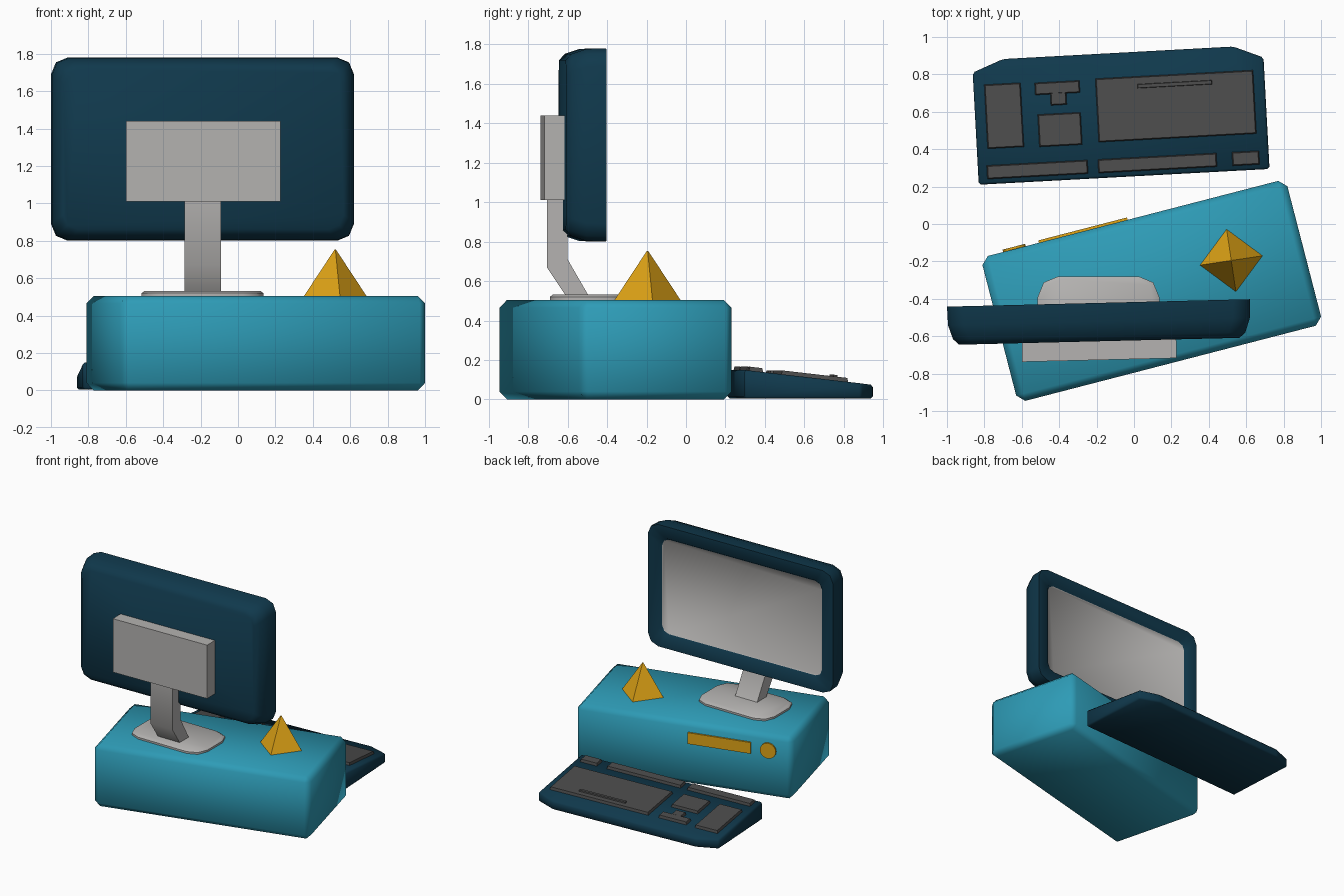
import bpy, bmesh, math
from mathutils import Matrix

if "Cube" in bpy.data.objects:
    bpy.data.objects.remove(bpy.data.objects["Cube"])


def material(name, rgb):
    m = bpy.data.materials.new(name)
    m.diffuse_color = (*rgb, 1)
    m.use_nodes = True
    m.node_tree.nodes["Principled BSDF"].inputs["Base Color"].default_value = m.diffuse_color
    return m


TEAL = material("teal", (0.027, 0.33, 0.47))
NAVY = material("navy", (0.005, 0.040, 0.072))
GREY = material("light grey", (0.46, 0.45, 0.44))
KEYS = material("dark grey", (0.07, 0.07, 0.07))
GOLD = material("gold", (0.74, 0.37, 0.008))


def place(x, y, z, deg):
    return Matrix.Translation((x, y, z)) @ Matrix.Rotation(math.radians(deg), 4, 'Z')


def finish(name, bm, mats, frame=Matrix(), bevel=0, angle=50):
    bmesh.ops.recalc_face_normals(bm, faces=bm.faces)
    if bevel:
        bmesh.ops.bevel(bm, geom=bm.edges[:], offset=bevel, segments=1,
                        affect='EDGES', profile=0.5)
    me = bpy.data.meshes.new(name)
    bm.to_mesh(me)
    bm.free()
    ob = bpy.data.objects.new(name, me)
    bpy.context.collection.objects.link(ob)
    ob.matrix_world = frame
    for m in mats:
        me.materials.append(m)
    bpy.ops.object.select_all(action='DESELECT')
    ob.select_set(True)
    bpy.context.view_layer.objects.active = ob
    bpy.ops.object.shade_smooth_by_angle(angle=math.radians(angle))
    return ob


def loft(name, rings, mats, frame=Matrix(), bevel=0, angle=50, last=0):
    """Skin a stack of equal point rings and cap both ends."""
    bm = bmesh.new()
    vs = [[bm.verts.new(p) for p in r] for r in rings]
    n = len(vs[0])
    for a, b in zip(vs, vs[1:]):
        for i in range(n):
            j = (i + 1) % n
            bm.faces.new((a[i], a[j], b[j], b[i]))
    bm.faces.new(vs[0])
    bm.faces.new(vs[-1]).material_index = last
    return finish(name, bm, mats, frame, bevel, angle)


def box(name, lo, hi, mat, frame=Matrix(), bevel=0):
    c = [(lo[0], lo[1]), (hi[0], lo[1]), (hi[0], hi[1]), (lo[0], hi[1])]
    return loft(name, [[(x, y, z) for x, y in c] for z in (lo[2], hi[2])],
                [mat], frame, bevel)


def polygon(n, r):
    return [(r * math.cos(i * math.tau / n), r * math.sin(i * math.tau / n)) for i in range(n)]


def round_rect(w, h, r, seg=2):
    pts = []
    for k, (sx, sy) in enumerate(((1, 1), (-1, 1), (-1, -1), (1, -1))):
        for i in range(seg + 1):
            a = (k + i / seg) * math.pi / 2
            pts.append((sx * (w - r) + r * math.cos(a), sy * (h - r) + r * math.sin(a)))
    return pts


# Computer case, turned on the desk
case = place(0.095, -0.3575, 0, 14.5)
box("computer_case", (-0.842, -0.40, 0), (0.842, 0.40, 0.505), TEAL, case, 0.04)

# Drive slot and power button on the user's side
box("drive_slot", (-0.52, 0.39, 0.335), (-0.03, 0.413, 0.425), GOLD, case)
loft("power_button", [[(x - 0.655, y, z + 0.38) for x, z in polygon(16, 0.062)]
                      for y in (0.39, 0.413)], [GOLD], case)

# Pyramid ornament
loft("pyramid", [[(x, y, z) for x, y in polygon(4, r)] for z, r in ((0.50, 0.172), (0.752, 0.004))],
     [GOLD], place(0.52, -0.195, 0, 8.5), angle=30)

# Monitor shell from back to front, ending in the recessed screen
rings = []
for y, inset, r in ((-0.205, 0.06, 0.08), (-0.175, 0.028, 0.09), (-0.10, 0.003, 0.09),
                    (0, 0, 0.09), (0, 0.095, 0.06), (-0.02, 0.11, 0.06)):
    rings.append([(x, y, z) for x, z in round_rect(0.81 - inset, 0.49 - inset, r)])
loft("monitor", rings, [NAVY, GREY], place(-0.19, -0.422, 1.29, 1.4), last=1)

# Stand: back plate, bent neck, rounded foot
box("stand_plate", (-0.413, -0.055, -0.215), (0.413, 0.06, 0.215), GREY,
    place(-0.186, -0.672, 1.225, 1.4))
neck = [(-0.705, 1.05), (-0.60, 1.05), (-0.60, 0.71), (-0.49, 0.52), (-0.605, 0.52),
        (-0.705, 0.67)]
loft("stand_neck", [[(x, y, z) for y, z in neck] for x in (-0.285, -0.09)], [GREY])
loft("stand_foot", [[(x, y, z) for x, y in round_rect(0.325 - d, 0.205 - d, 0.11)]
                    for z, d in ((0.49, 0), (0.52, 0), (0.532, 0.015))],
     [GREY], place(-0.19, -0.485, 0, 0))

# Keyboard body: sloped slab with clipped near corners
kb = place(-0.83, 0.21, 0, 3.1)


def deck(v):
    return 0.15 - 0.115 * v


outline = [(0, 0), (1.557, 0), (1.557, 0.597), (1.398, 0.664), (0.166, 0.664), (0, 0.6)]
loft("keyboard", [[(u, v, 0.004) for u, v in outline],
                  [(u, v, deck(v)) for u, v in outline]], [NAVY], kb, 0.012)


# Key blocks lying on the slope: u range, v range, height above the deck
def key_block(name, u0, u1, v0, v1, h=0.02):
    def ring(d, up):
        return [(u, v, deck(v) + up) for u, v in ((u0 + d, v0 + d), (u1 - d, v0 + d),
                                                  (u1 - d, v1 - d), (u0 + d, v1 - d))]
    loft(name, [ring(0, -0.01), ring(0.008, h)], [KEYS], kb, angle=30)


key_block("number_pad", 0.055, 0.255, 0.187, 0.535)
key_block("arrow_keys_row", 0.325, 0.57, 0.46, 0.53)
key_block("arrow_key_up", 0.405, 0.496, 0.40, 0.475)
key_block("navigation_keys", 0.332, 0.567, 0.182, 0.36)
key_block("main_keys", 0.65, 1.50, 0.19, 0.535)
key_block("space_bar", 0.87, 1.28, 0.463, 0.497, 0.03)
for i, (a, b) in enumerate(((0.045, 0.59), (0.64, 1.28), (1.358, 1.508))):
    key_block("function_keys_%d" % (i + 1), a, b, 0.025, 0.103)
